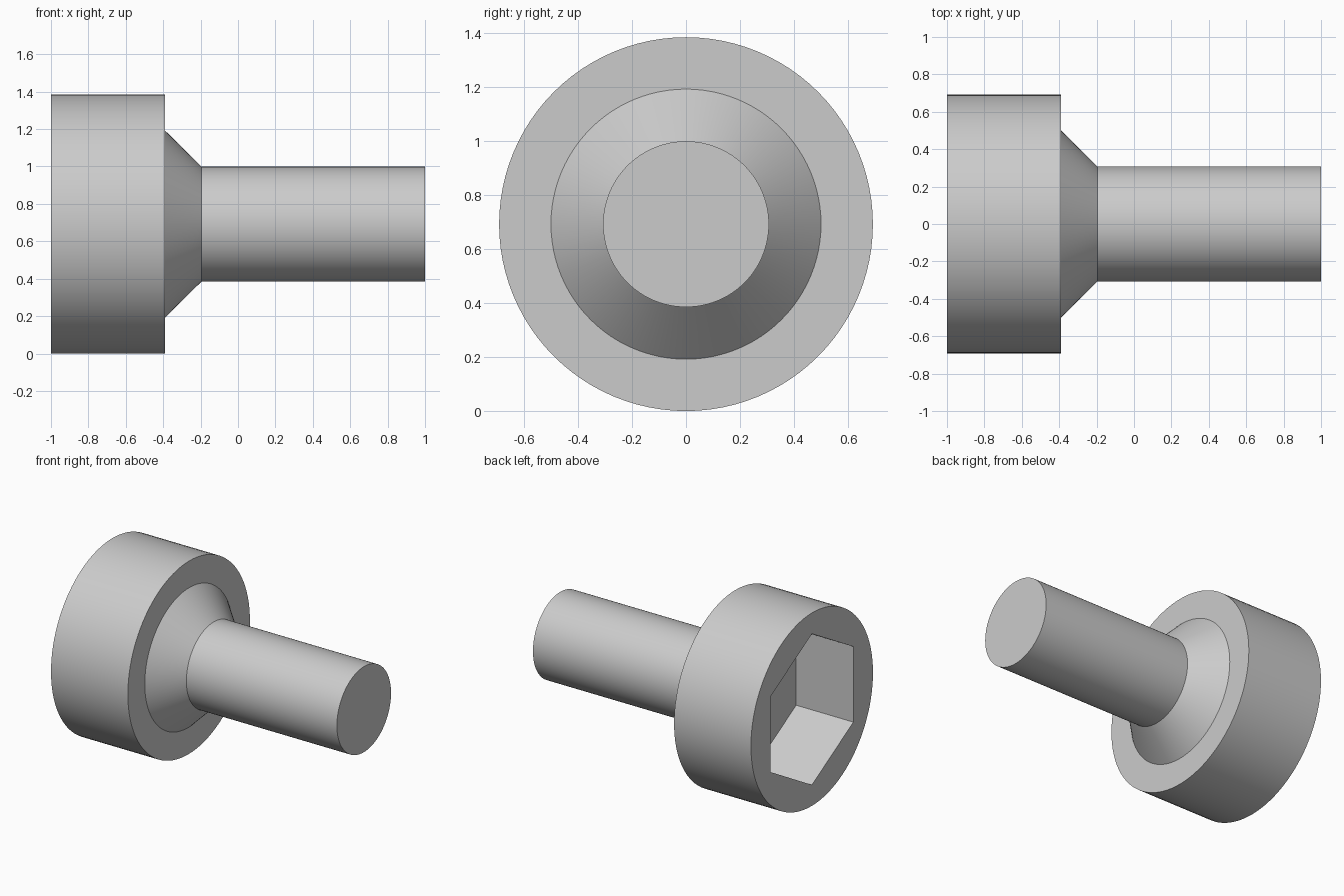
import bpy, bmesh, math
from mathutils import Matrix

cube = bpy.data.objects.get("Cube")
if cube:
    bpy.data.objects.remove(cube, do_unlink=True)

HEAD_R, COLLAR_R, SHANK_R = 0.692, 0.5, 0.307
HEAD_END, COLLAR_END = -0.39, -0.195
SOCKET_R, SOCKET_DEPTH = 0.542, 0.454
SIDES = 96

steel = bpy.data.materials.new("light_grey_steel")
steel.use_nodes = True
grey = (0.6, 0.6, 0.6, 1)
steel.diffuse_color = grey
steel.node_tree.nodes["Principled BSDF"].inputs["Base Color"].default_value = grey


def add_object(name, bm):
    bmesh.ops.recalc_face_normals(bm, faces=bm.faces)
    mesh = bpy.data.meshes.new(name)
    bm.to_mesh(mesh)
    bm.free()
    mesh.materials.append(steel)
    obj = bpy.data.objects.new(name, mesh)
    bpy.context.collection.objects.link(obj)
    return obj


def ring(bm, x, radius, sides):
    return [bm.verts.new((x, radius * math.sin(a), HEAD_R + radius * math.cos(a)))
            for a in (math.tau * i / sides for i in range(sides))]


def lathe(name, profile, sides):
    """Closed solid around the x axis from (x, radius) points."""
    bm = bmesh.new()
    rings = [ring(bm, x, r, sides) for x, r in profile]
    for a, b in zip(rings, rings[1:]):
        for i in range(sides):
            j = (i + 1) % sides
            bm.faces.new((a[i], a[j], b[j], b[i]))
    bm.faces.new(rings[0])
    bm.faces.new(rings[-1])
    return add_object(name, bm)


# Screw: head, tapered collar and plain shank in one turned solid
screw = lathe("socket_screw", [
    (-1, HEAD_R), (HEAD_END, HEAD_R), (HEAD_END, COLLAR_R),
    (COLLAR_END, SHANK_R), (1, SHANK_R)], SIDES)

# Hexagonal socket, points up and down
cutter = lathe("socket_cutter", [(-1.2, SOCKET_R), (-1 + SOCKET_DEPTH, SOCKET_R)], 6)
cutter.hide_render = True

cut = screw.modifiers.new("hex_socket", 'BOOLEAN')
cut.operation = 'DIFFERENCE'
cut.solver = 'EXACT'
cut.object = cutter

bpy.ops.object.select_all(action='DESELECT')
screw.select_set(True)
bpy.context.view_layer.objects.active = screw
bpy.ops.object.modifier_apply(modifier=cut.name)
bpy.data.objects.remove(cutter, do_unlink=True)

bpy.ops.object.shade_smooth_by_angle(angle=math.radians(30))
